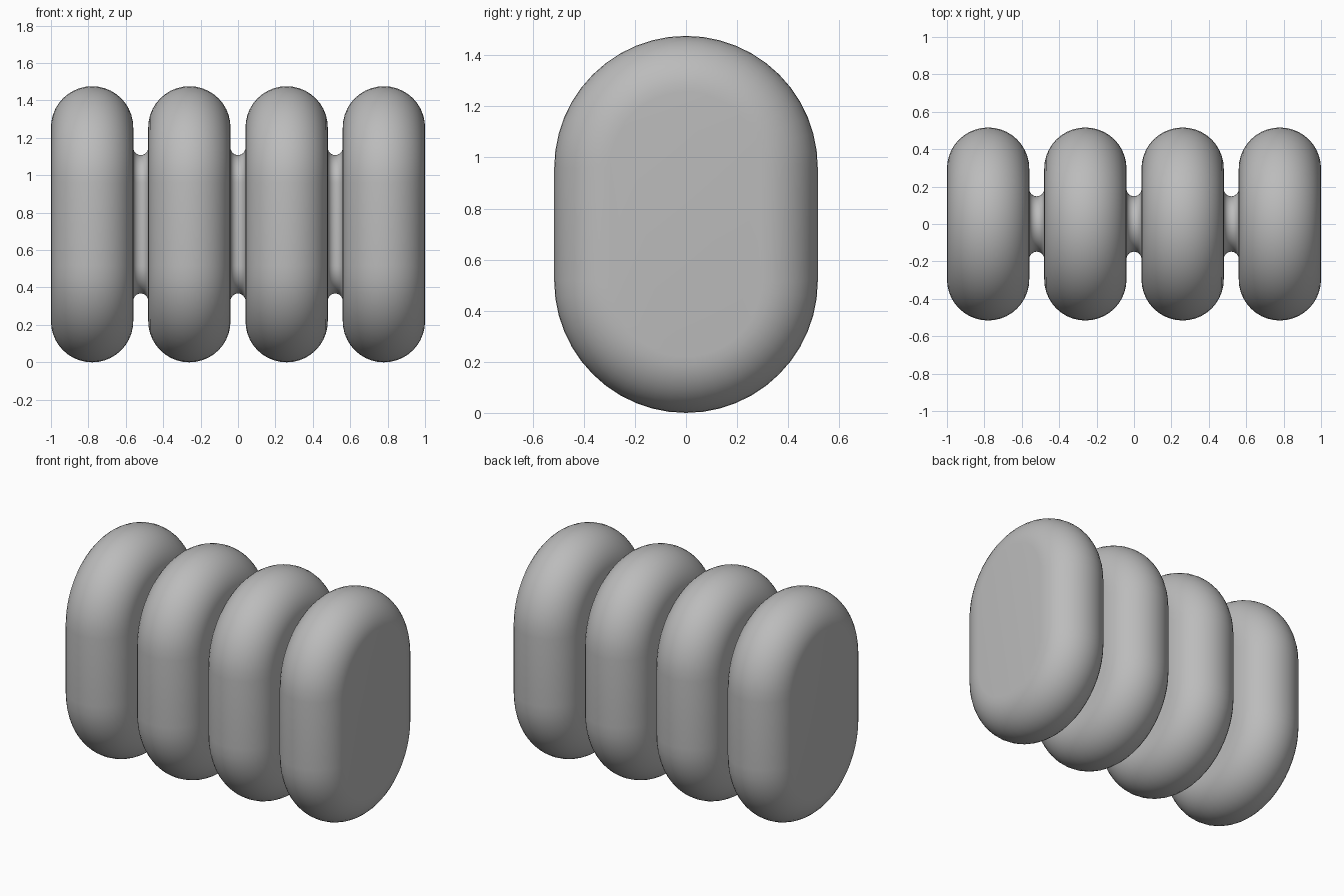
import bpy, bmesh
from math import pi, sin, cos

default = bpy.data.objects.get("Cube")
if default:
    bpy.data.objects.remove(default, do_unlink=True)

grey = bpy.data.materials.new("mid_grey")
grey.use_nodes = True
colour = (0.5, 0.5, 0.5, 1)
grey.diffuse_color = colour
grey.node_tree.nodes["Principled BSDF"].inputs["Base Color"].default_value = colour

MID_Z = 0.738        # height of the centre
STRAIGHT = 0.222     # half length of the straight sides
ARC = 24             # segments in each half round


def stadium(bm, x, radius):
    """Ring of vertices round an upright stadium outline."""
    ring = []
    for side, start in ((1, 0), (-1, pi)):
        for i in range(ARC + 1):
            a = start + pi * i / ARC
            ring.append(bm.verts.new((x, radius * cos(a),
                                      MID_Z + side * STRAIGHT + radius * sin(a))))
    return ring


def sweep(name, profile, centre_x, capped):
    """Skin stadium rings that follow a profile of (x, radius) points."""
    bm = bmesh.new()
    rings = [stadium(bm, x, r) for x, r in profile]
    for a, b in zip(rings, rings[1:]):
        for i in range(len(a)):
            j = (i + 1) % len(a)
            bm.faces.new((a[i], a[j], b[j], b[i]))
    if capped:
        bm.faces.new(rings[0])
        bm.faces.new(rings[-1])
    bmesh.ops.recalc_face_normals(bm, faces=bm.faces)
    mesh = bpy.data.meshes.new(name)
    bm.to_mesh(mesh)
    bm.free()
    mesh.materials.append(grey)
    for p in mesh.polygons:
        p.use_smooth = True
    obj = bpy.data.objects.new(name, mesh)
    obj.location.x = centre_x
    bpy.context.collection.objects.link(obj)


# Pads: fully rounded rims with flat ends
ROUND = 0.22
pad = [(-ROUND * cos(pi * i / 20), 0.296 + ROUND * sin(pi * i / 20)) for i in range(21)]
for n in range(4):
    sweep(f"rounded_pad_{n + 1}", pad, -0.78 + 0.52 * n, True)

# Necks: hollow fillets joining neighbouring pads
FILLET = 0.04
neck = [(-FILLET * cos(pi * i / 12), 0.188 - FILLET * sin(pi * i / 12)) for i in range(13)]
for n in range(3):
    sweep(f"joining_neck_{n + 1}", neck, -0.52 + 0.52 * n, False)
